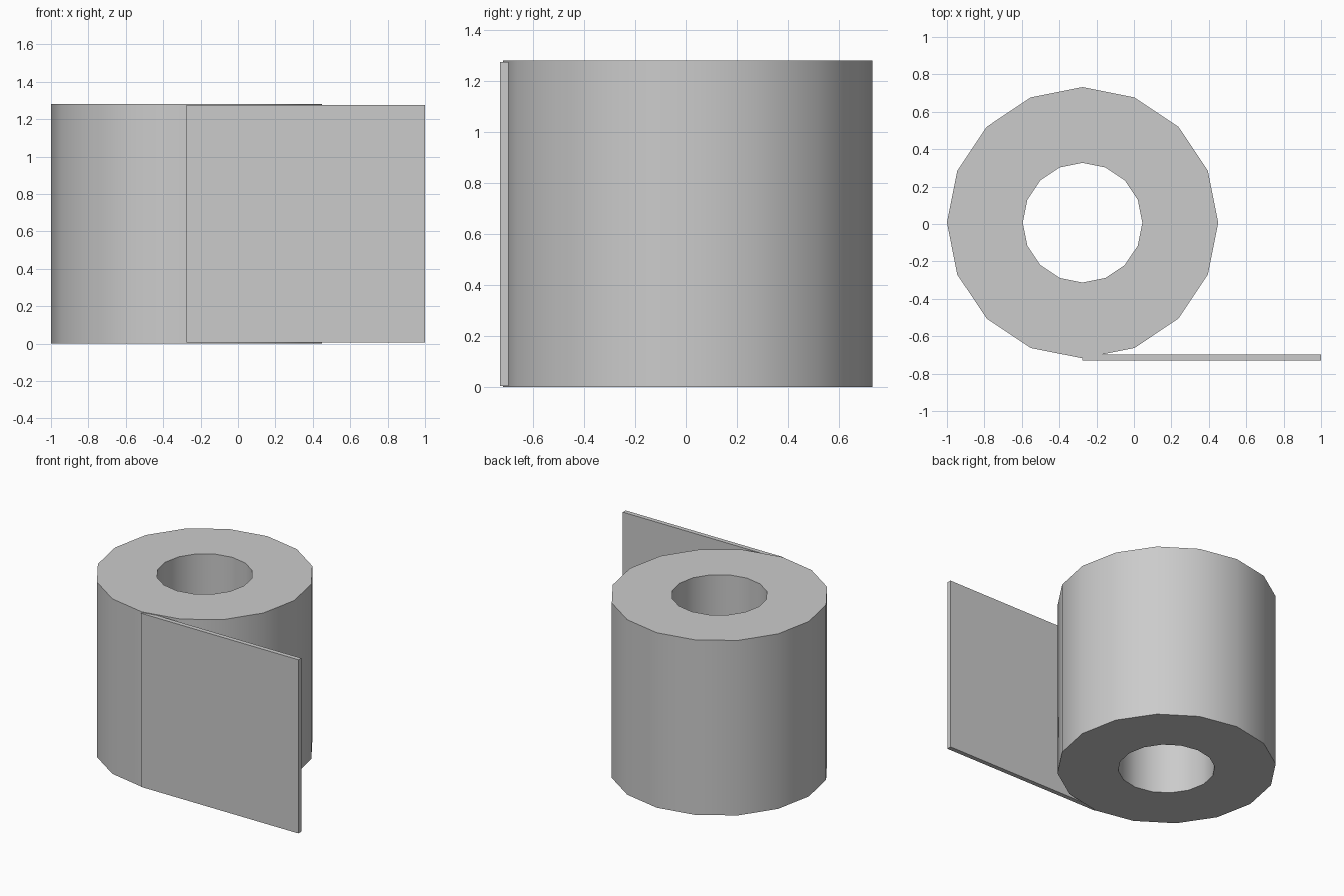
import bpy, bmesh
from math import cos, sin, pi, radians

if "Cube" in bpy.data.objects:
    bpy.data.objects.remove(bpy.data.objects["Cube"])

CX, CY, SIDES = -0.275, 0.007, 16
R_OUT, R_IN, HEIGHT = 0.725, 0.32, 1.28


def make_object(name, bm):
    bmesh.ops.recalc_face_normals(bm, faces=bm.faces)
    mesh = bpy.data.meshes.new(name)
    bm.to_mesh(mesh)
    bm.free()
    obj = bpy.data.objects.new(name, mesh)
    bpy.context.collection.objects.link(obj)
    return obj


# Paper roll: 16-sided tube with an open core
bm = bmesh.new()
profile = [(R_OUT, 0), (R_OUT, HEIGHT), (R_IN, HEIGHT), (R_IN, 0)]
rings = [[bm.verts.new((CX + r * cos(2 * pi * i / SIDES),
                        CY + r * sin(2 * pi * i / SIDES), z))
          for i in range(SIDES)] for r, z in profile]
for k in range(4):
    a, b = rings[k], rings[(k + 1) % 4]
    for i in range(SIDES):
        j = (i + 1) % SIDES
        bm.faces.new((a[i], a[j], b[j], b[i]))
roll = make_object("paper_roll", bm)
bpy.context.view_layer.objects.active = roll
roll.select_set(True)
bpy.ops.object.shade_smooth_by_angle(angle=radians(30))

# Loose sheet: thin slab leaving the front of the roll
x0, x1, y0, y1, z0, z1 = CX, 1.0, -0.73, -0.697, 0.005, 1.275
bm = bmesh.new()
bmesh.ops.create_cube(bm, size=1)
bmesh.ops.scale(bm, vec=(x1 - x0, y1 - y0, z1 - z0), verts=bm.verts)
bmesh.ops.translate(bm, vec=((x0 + x1) / 2, (y0 + y1) / 2, (z0 + z1) / 2), verts=bm.verts)
make_object("loose_sheet", bm)
